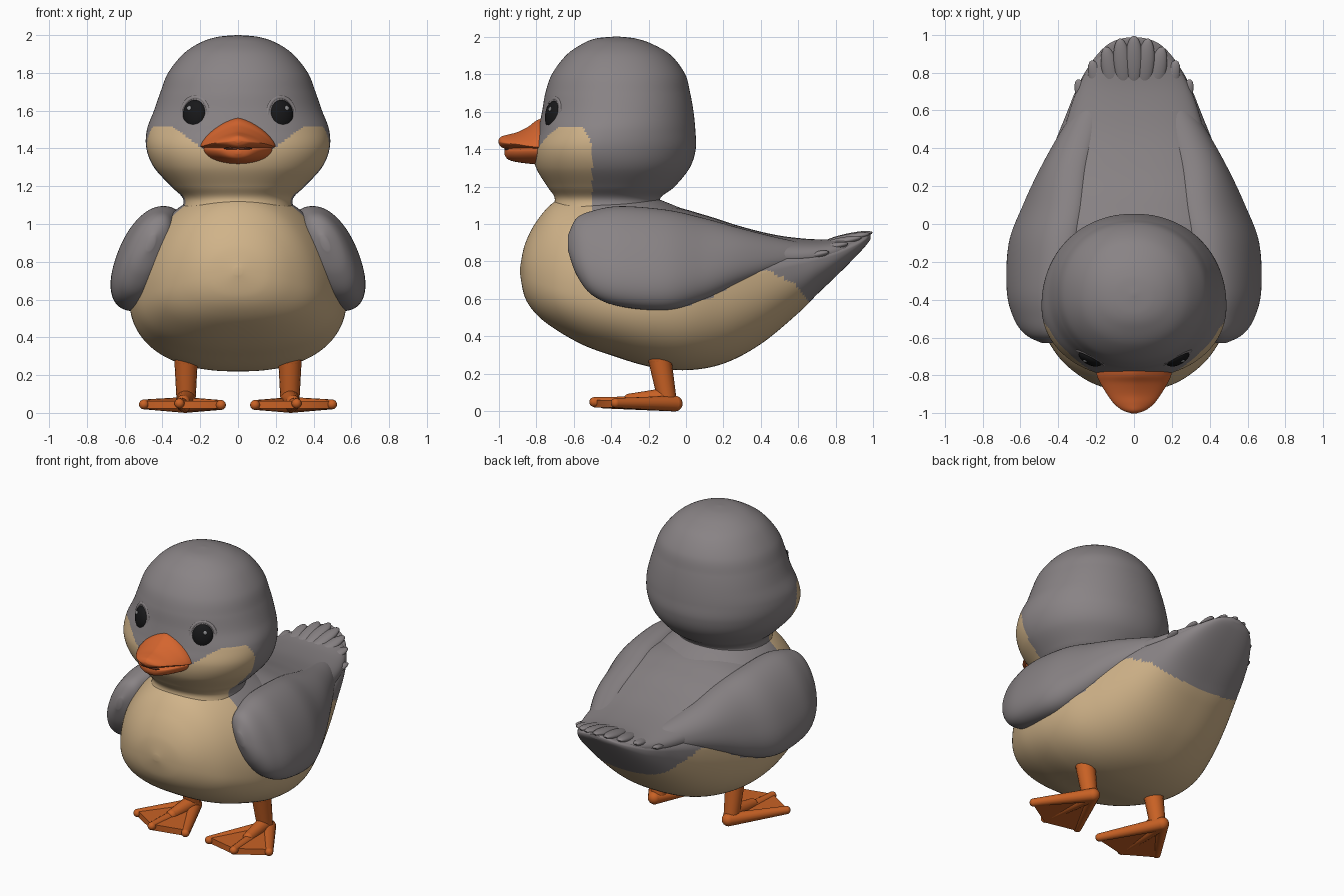
import bpy, bmesh, math
from mathutils import Vector, Matrix


def material(name, rgb):
    m = bpy.data.materials.new(name)
    m.diffuse_color = (*rgb, 1)
    return m


GREY = material("grey down", (0.25, 0.228, 0.235))
TAN = material("tan down", (0.63, 0.45, 0.25))
ORANGE = material("bill orange", (0.66, 0.13, 0.028))
LEG = material("leg orange", (0.58, 0.12, 0.018))
BLACK = material("eye black", (0.009, 0.009, 0.01))
SHINE = material("eye shine", (0.30, 0.30, 0.31))
BROWN = material("bill dark", (0.12, 0.03, 0.012))


def finish(name, bm, mats, rule=None, mirror=False):
    bmesh.ops.recalc_face_normals(bm, faces=bm.faces)
    for f in bm.faces:
        f.smooth = True
        if rule:
            f.material_index = rule(f.calc_center_median())
    me = bpy.data.meshes.new(name)
    bm.to_mesh(me)
    bm.free()
    for m in mats:
        me.materials.append(m)
    ob = bpy.data.objects.new(name, me)
    bpy.context.collection.objects.link(ob)
    if mirror:
        ob.modifiers.new("mirror", 'MIRROR').use_mirror_merge = False
    bpy.ops.object.select_all(action='DESELECT')
    ob.select_set(True)
    bpy.context.view_layer.objects.active = ob
    bpy.ops.object.shade_smooth_by_angle(angle=math.radians(50))
    return ob


def catmull(rows, sub):
    out = []
    for i in range(len(rows) - 1):
        a, b, c, d = (rows[max(0, min(len(rows) - 1, i + k))] for k in (-1, 0, 1, 2))
        for s in range(sub):
            t = s / sub
            out.append([0.5 * (2 * q + (r - p) * t + (2 * p - 5 * q + 4 * r - w) * t * t
                               + (3 * q - p - 3 * r + w) * t ** 3)
                        for p, q, r, w in zip(a, b, c, d)])
    return out + [list(rows[-1])]


# row = (station, centre x, half width, low, widest, high); axis is 'y' or 'z'
def loft(name, rows, mats, axis='y', n=64, sub=8, power=2.0, low_power=None, shear=0.0,
         rule=None, mirror=False):
    bm = bmesh.new()
    rings = []
    for t, uc, w, lo, mid, hi in catmull(rows, sub):
        ring = []
        for k in range(n):
            a = 2 * math.pi * k / n
            c, s = math.cos(a), math.sin(a)
            p = 2 / (low_power if low_power and s < 0 else power)
            u = uc + max(w, 0.002) * math.copysign(abs(c) ** p, c)
            dv = (hi - mid if s > 0 else mid - lo) * math.copysign(abs(s) ** p, s)
            u -= shear * dv
            ring.append(bm.verts.new((u, t, mid + dv) if axis == 'y' else (u, mid + dv, t)))
        rings.append(ring)
    for r0, r1 in zip(rings, rings[1:]):
        for k in range(n):
            bm.faces.new((r0[k], r0[(k + 1) % n], r1[(k + 1) % n], r1[k]))
    bm.faces.new(rings[0])
    bm.faces.new(rings[-1])
    return finish(name, bm, mats, rule, mirror)


def blob(bm, loc, scale, rot=Matrix()):
    bmesh.ops.create_uvsphere(bm, u_segments=24, v_segments=14, radius=1,
                              matrix=Matrix.Translation(loc) @ rot @ Matrix.Diagonal((*scale, 1)))


def limb(bm, p0, p1, r0, r1):
    p0, p1 = Vector(p0), Vector(p1)
    d = p1 - p0
    bmesh.ops.create_cone(bm, cap_ends=True, segments=16, radius1=r0, radius2=r1, depth=d.length,
                          matrix=Matrix.Translation((p0 + p1) / 2) @ d.to_track_quat('Z', 'Y').to_matrix().to_4x4())
    blob(bm, p0, (r0,) * 3)
    blob(bm, p1, (r1,) * 3)


def lookup(points, x):
    for (x0, y0), (x1, y1) in zip(points, points[1:]):
        if x0 <= x <= x1:
            return y0 + (y1 - y0) * (x - x0) / (x1 - x0)
    return points[-1][1]


# Body and tail, grey above a wavy flank line
FLANK = [(-0.5, 0.8), (-0.3, 0.62), (0, 0.56), (0.15, 0.62), (0.25, 0.68), (0.35, 0.75),
         (0.45, 0.75), (0.58, 0.68), (0.66, 0.58), (1.1, 0.2)]
loft("body", [
    (-0.885, 0, 0.02, 0.73, 0.75, 0.77), (-0.86, 0, 0.17, 0.61, 0.74, 0.89),
    (-0.8, 0, 0.29, 0.52, 0.71, 1.01), (-0.7, 0, 0.40, 0.44, 0.67, 1.12),
    (-0.55, 0, 0.49, 0.355, 0.64, 1.18), (-0.4, 0, 0.545, 0.30, 0.62, 1.19),
    (-0.2, 0, 0.575, 0.24, 0.62, 1.15), (0, 0, 0.56, 0.22, 0.63, 1.075),
    (0.2, 0, 0.50, 0.255, 0.67, 1.01), (0.4, 0, 0.43, 0.36, 0.73, 0.95),
    (0.6, 0, 0.35, 0.525, 0.78, 0.92), (0.7, 0, 0.31, 0.625, 0.805, 0.912),
    (0.8, 0, 0.26, 0.72, 0.835, 0.915), (0.9, 0, 0.19, 0.82, 0.88, 0.93),
    (0.96, 0, 0.12, 0.885, 0.915, 0.945), (0.985, 0, 0.04, 0.92, 0.935, 0.95)],
    [TAN, GREY], n=160, sub=12, low_power=2.4,
    rule=lambda c: int(c.y > -0.5 and c.z > lookup(FLANK, c.y)))

# Broad grey back joining the wings
loft("back", [
    (-0.45, 0, 0.30, 0.82, 0.86, 1.05), (-0.38, 0, 0.42, 0.8, 0.85, 1.11),
    (-0.1, 0, 0.50, 0.75, 0.82, 1.098), (0.1, 0, 0.475, 0.76, 0.83, 1.048),
    (0.3, 0, 0.43, 0.77, 0.83, 0.985), (0.5, 0, 0.37, 0.78, 0.82, 0.938),
    (0.7, 0, 0.305, 0.79, 0.83, 0.918), (0.85, 0, 0.22, 0.83, 0.865, 0.926),
    (0.95, 0, 0.1, 0.89, 0.91, 0.94)], [GREY], power=2.4)

# Folded wings
loft("wings", [
    (-0.63, 0.46, 0.02, 0.86, 0.9, 0.94), (-0.585, 0.47, 0.09, 0.73, 0.87, 1.03),
    (-0.5, 0.485, 0.13, 0.62, 0.83, 1.07), (-0.35, 0.485, 0.165, 0.56, 0.81, 1.095),
    (-0.1, 0.465, 0.175, 0.54, 0.79, 1.075), (0.1, 0.41, 0.16, 0.59, 0.8, 1.03),
    (0.3, 0.355, 0.125, 0.68, 0.84, 0.975), (0.5, 0.28, 0.095, 0.75, 0.84, 0.925),
    (0.68, 0.2, 0.06, 0.79, 0.84, 0.89)],
    [GREY], shear=0.32, power=2.2, n=64, mirror=True)

# Tail feather tips fanning out
bm = bmesh.new()
for k in range(-4, 5):
    fan = Matrix.Rotation(-0.1 * k, 4, 'Z') @ Matrix.Rotation(0.22, 4, 'X')
    tip = Vector((0.075 * k, 0.995 - 0.0145 * k * k, 0.955 - 0.0065 * k * k))
    blob(bm, tip - fan @ Vector((0, 0.14, 0)), (0.046, 0.14, 0.024), fan)
finish("tail_feathers", bm, [GREY])


# Head and neck, tan cheeks below the eyes
def cheek(c):
    top = max(1.39, 1.52 - max(0, 0.35 - abs(c.x)) * 0.75)
    back = -0.5 - max(0, c.z - 1.42) * 0.5
    return int(not (c.z < top and c.y < back))


loft("head", [
    (1.04, 0, 0.31, -0.74, -0.42, -0.10), (1.13, 0, 0.29, -0.70, -0.42, -0.14),
    (1.2, 0, 0.355, -0.74, -0.42, -0.06), (1.3, 0, 0.445, -0.80, -0.43, 0.02),
    (1.4, 0, 0.485, -0.815, -0.44, 0.052), (1.5, 0, 0.482, -0.79, -0.42, 0.05),
    (1.6, 0, 0.445, -0.768, -0.38, 0.04), (1.7, 0, 0.41, -0.75, -0.37, 0.022),
    (1.8, 0, 0.37, -0.715, -0.37, -0.005), (1.9, 0, 0.29, -0.64, -0.37, -0.08),
    (1.96, 0, 0.20, -0.555, -0.37, -0.18), (1.99, 0, 0.11, -0.48, -0.37, -0.27),
    (2.0, 0, 0.01, -0.38, -0.37, -0.36)],
    [TAN, GREY], axis='z', n=160, sub=12, power=2.1, rule=cheek)

# Bill halves
loft("upper_bill", [
    (-0.66, 0, 0.2, 1.36, 1.41, 1.57), (-0.78, 0, 0.2, 1.38, 1.41, 1.56),
    (-0.84, 0, 0.178, 1.385, 1.415, 1.52), (-0.9, 0, 0.142, 1.39, 1.425, 1.49),
    (-0.95, 0, 0.105, 1.398, 1.43, 1.477), (-0.985, 0, 0.06, 1.41, 1.435, 1.467),
    (-1.0, 0, 0.015, 1.43, 1.44, 1.45)], [ORANGE], n=40, sub=5, power=1.45)
loft("lower_bill", [
    (-0.7, 0, 0.19, 1.31, 1.40, 1.43), (-0.8, 0, 0.18, 1.318, 1.40, 1.42),
    (-0.9, 0, 0.125, 1.33, 1.395, 1.41), (-0.95, 0, 0.075, 1.345, 1.39, 1.405),
    (-0.968, 0, 0.015, 1.37, 1.385, 1.395)], [ORANGE], n=40, sub=5)
bm = bmesh.new()
blob(bm, (0, -0.955, 1.4), (0.075, 0.014, 0.008))
finish("mouth_line", bm, [BROWN])
bm = bmesh.new()
blob(bm, (0.065, -0.85, 1.482), (0.012, 0.022, 0.012), Matrix.Rotation(0.5, 4, 'X'))
finish("nostrils", bm, [BROWN], mirror=True)

# Eyes with a raised lid ring
turn = Matrix.Rotation(0.47, 4, 'Z') @ Matrix.Rotation(-0.12, 4, 'X')
spot = Vector((0.23, -0.708, 1.58))
bm = bmesh.new()
blob(bm, spot, (0.068, 0.036, 0.078), turn)
finish("eyes", bm, [BLACK], mirror=True)
bm = bmesh.new()
blob(bm, spot + turn @ Vector((0.018, -0.032, 0.03)), (0.012, 0.006, 0.013), turn)
finish("eye_shine", bm, [SHINE], mirror=True)
bm = bmesh.new()
lid = [spot + turn @ Vector((0.08 * math.cos(a), 0.006, 0.091 * math.sin(a)))
       for a in (2 * math.pi * k / 24 for k in range(24))]
for k in range(24):
    limb(bm, lid[k], lid[(k + 1) % 24], 0.013, 0.013)
finish("eyelids", bm, [GREY], mirror=True)

# Legs and webbed feet
bm = bmesh.new()
limb(bm, (0.275, -0.10, 0.06), (0.275, -0.14, 0.28), 0.05, 0.062)
finish("legs", bm, [LEG], mirror=True)
bm = bmesh.new()
heel = (0.28, -0.06, 0.042)
tips = [(0.09, -0.44, 0.042), (0.31, -0.49, 0.05), (0.498, -0.375, 0.045)]
for tip in tips:
    limb(bm, heel, tip, 0.042, 0.026)
limb(bm, (0.275, -0.11, 0.075), (0.29, -0.3, 0.06), 0.05, 0.035)
finish("toes", bm, [LEG], mirror=True)
bm = bmesh.new()
outline = [heel] + tips
low = [bm.verts.new((x, y, 0.022)) for x, y, z in outline]
high = [bm.verts.new((x, y, 0.062)) for x, y, z in outline]
bm.faces.new(low)
bm.faces.new(high)
for k in range(4):
    bm.faces.new((low[k], low[(k + 1) % 4], high[(k + 1) % 4], high[k]))
finish("foot_webs", bm, [LEG], mirror=True)
